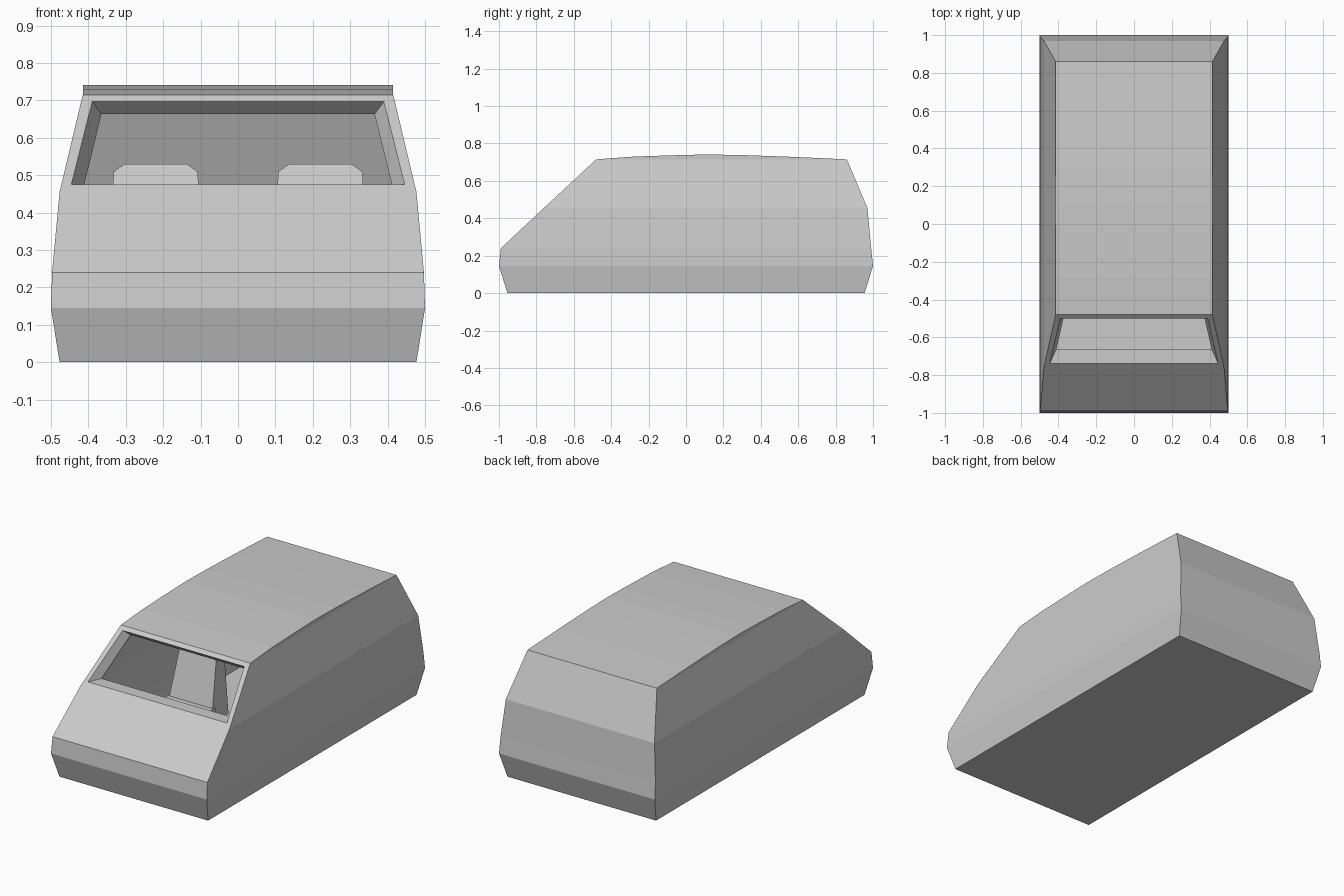
import bpy, bmesh

if "Cube" in bpy.data.objects:
    bpy.data.objects.remove(bpy.data.objects["Cube"])


def finish(name, bm):
    bmesh.ops.recalc_face_normals(bm, faces=bm.faces)
    me = bpy.data.meshes.new(name)
    bm.to_mesh(me)
    bm.free()
    ob = bpy.data.objects.new(name, me)
    bpy.context.collection.objects.link(ob)
    return ob


def shell(name, levels, arch):
    """Loft levels (z, y_front, y_back, half_width), closed by an arched roof (y, z)."""
    bm = bmesh.new()
    w_top = levels[-1][3]
    prof = [(yf, z, w) for z, yf, yb, w in levels]
    prof += [(y, z, w_top) for y, z in arch]
    prof += [(yb, z, w) for z, yf, yb, w in reversed(levels)]
    left = [bm.verts.new((-w, y, z)) for y, z, w in prof]
    right = [bm.verts.new((w, y, z)) for y, z, w in prof]
    n, k = len(prof), len(levels)
    for i in range(n):
        j = (i + 1) % n
        bm.faces.new((left[i], left[j], right[j], right[i]))
    for side in (left, right):
        for i in range(k - 1):
            bm.faces.new((side[i], side[i + 1], side[n - 2 - i], side[n - 1 - i]))
        bm.faces.new(side[k - 1:n - k + 1])
    return finish(name, bm)


def prism(name, front, back):
    """Solid between two matching outlines."""
    bm = bmesh.new()
    a = [bm.verts.new(p) for p in front]
    b = [bm.verts.new(p) for p in back]
    bm.faces.new(a)
    bm.faces.new(b)
    for i in range(len(a)):
        j = (i + 1) % len(a)
        bm.faces.new((a[i], a[j], b[j], b[i]))
    return finish(name, bm)


# Van body
body = shell("van_body",
             [(0, -.955, .955, .477), (.145, -1, 1, .5), (.24, -.99, .99, .497),
              (.455, -.76, .97, .477), (.715, -.48, .86, .415)],
             [(-.28, .73), (0, .739), (.12, .741), (.3, .738), (.58, .728)])

# Hollow cabin
cabin = shell("cabin_cutter",
              [(.04, -.91, .91, .432), (.145, -.95, .95, .45), (.22, -.936, .943, .448),
               (.455, -.684, .92, .427), (.668, -.456, .825, .368)],
              [(-.28, .681), (0, .689), (.12, .691), (.3, .688), (.58, .678)])


# Windscreen opening, tapering inwards
def frame(t):
    def mix(a, b):
        return a + (b - a) * t
    wb, wt = mix(.445, .41), mix(.39, .365)
    yb, yt, zt = mix(-.737, -.66), mix(-.5, -.461), mix(.697, .663)
    return [(-wb, yb, .475), (wb, yb, .475), (wt, yt, zt), (-wt, yt, zt)]


screen = prism("windscreen_cutter", frame(-.3), frame(1.08))

for cutter in (cabin, screen):
    mod = body.modifiers.new(cutter.name, 'BOOLEAN')
    mod.operation = 'DIFFERENCE'
    mod.solver = 'EXACT'
    mod.object = cutter
bpy.context.view_layer.update()
dg = bpy.context.evaluated_depsgraph_get()
mesh = bpy.data.meshes.new_from_object(body.evaluated_get(dg))
body.modifiers.clear()
body.data = mesh
for cutter in (cabin, screen):
    bpy.data.objects.remove(cutter)

# Two seats: leaning back with clipped corners, and a cushion
half = [(.145, .1), (.115, .475), (.112, .51), (.083, .53)]
outline = half + [(-x, z) for x, z in reversed(half)]
for s, side in ((-1, "left"), (1, "right")):
    cx = .22 * s
    lean = [(cx + x, -.05 + (z - .45) * .25, z) for x, z in outline]
    prism("seat_back_" + side, lean, [(x, .02, z) for x, y, z in lean])
    base = [(-.145, .04), (.145, .04), (.145, .18), (-.145, .18)]
    prism("seat_cushion_" + side, [(cx + x, -.45, z) for x, z in base],
          [(cx + x, -.1, z) for x, z in base])
